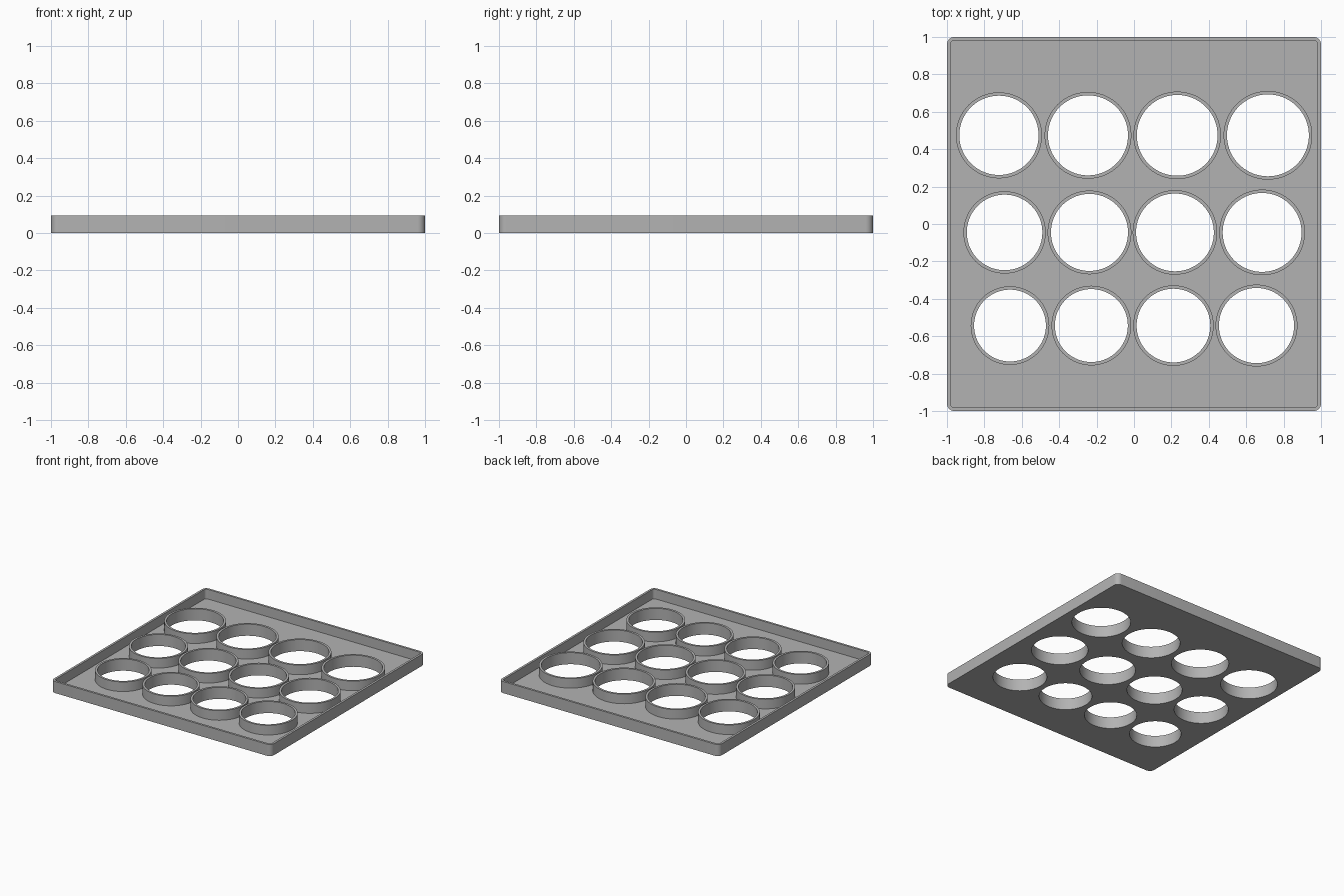
import bpy, bmesh, math
from mathutils import Vector

if "Cube" in bpy.data.objects:
    bpy.data.objects.remove(bpy.data.objects["Cube"])

HEIGHT, FLOOR, WALL = 0.095, 0.016, 0.018
SEG = 72

# Each hole row: y, then (x, inner radius) per hole
ROWS = [
    (0.474, [(-0.722, 0.212), (-0.246, 0.214), (0.231, 0.216), (0.716, 0.219)]),
    (-0.045, [(-0.692, 0.202), (-0.238, 0.206), (0.219, 0.208), (0.685, 0.211)]),
    (-0.543, [(-0.663, 0.192), (-0.228, 0.195), (0.211, 0.197), (0.655, 0.201)]),
]
HOLES = [(x, y, r) for y, row in ROWS for x, r in row]

grey = bpy.data.materials.new("grey plastic")
grey.diffuse_color = (0.45, 0.45, 0.45, 1)
grey.use_nodes = True
grey.node_tree.nodes["Principled BSDF"].inputs["Base Color"].default_value = grey.diffuse_color


def circle(x, y, r):
    return [(x + r * math.cos(2 * math.pi * i / SEG),
             y + r * math.sin(2 * math.pi * i / SEG)) for i in range(SEG)]


def rounded_square(half, r, steps=8):
    pts = []
    for k, (sx, sy) in enumerate([(1, 1), (-1, 1), (-1, -1), (1, -1)]):
        for i in range(steps + 1):
            a = math.pi / 2 * (k + i / steps)
            pts.append((sx * (half - r) + r * math.cos(a),
                        sy * (half - r) + r * math.sin(a)))
    return pts


def add_loop(bm, pts, z):
    return [bm.verts.new((x, y, z)) for x, y in pts]


def skin(bm, loops):
    """Join consecutive loops with quads."""
    for a, b in zip(loops, loops[1:]):
        n = len(a)
        for i in range(n):
            j = (i + 1) % n
            bm.faces.new((a[i], a[j], b[j], b[i]))


def fill(bm, loops, up):
    """Fill a flat outline with holes, facing up or down."""
    edges = []
    for lp in loops:
        for i in range(len(lp)):
            pair = (lp[i - 1], lp[i])
            edges.append(bm.edges.get(pair) or bm.edges.new(pair))
    res = bmesh.ops.triangle_fill(bm, edges=edges, use_beauty=True,
                                  normal=Vector((0, 0, 1)))
    for f in res["geom"]:
        if isinstance(f, bmesh.types.BMFace):
            f.normal_update()
            if (f.normal.z > 0) != up:
                f.normal_flip()


def finish(bm, name):
    mesh = bpy.data.meshes.new(name)
    bm.to_mesh(mesh)
    bm.free()
    mesh.materials.append(grey)
    obj = bpy.data.objects.new(name, mesh)
    bpy.context.collection.objects.link(obj)
    bpy.ops.object.select_all(action='DESELECT')
    obj.select_set(True)
    bpy.context.view_layer.objects.active = obj
    bpy.ops.object.shade_smooth_by_angle(angle=math.radians(30))


# Tray: pierced floor with a raised rounded border
bm = bmesh.new()
outer = rounded_square(1.0, 0.04)
inner = rounded_square(1.0 - WALL, 0.04 - WALL)
border = [add_loop(bm, outer, 0), add_loop(bm, outer, HEIGHT),
          add_loop(bm, inner, HEIGHT), add_loop(bm, inner, FLOOR)]
skin(bm, border)
fill(bm, [border[0]] + [add_loop(bm, circle(*h), 0) for h in HOLES], False)
fill(bm, [border[3]] + [add_loop(bm, circle(x, y, r + WALL), FLOOR)
                        for x, y, r in HOLES], True)
finish(bm, "tray")

# Collars: a raised tube around every hole, lining it through the floor
for n, (x, y, r) in enumerate(HOLES):
    bm = bmesh.new()
    wide, narrow = circle(x, y, r + WALL), circle(x, y, r)
    skin(bm, [add_loop(bm, wide, FLOOR), add_loop(bm, wide, HEIGHT),
              add_loop(bm, narrow, HEIGHT), add_loop(bm, narrow, 0)])
    finish(bm, f"collar_{n + 1}")
